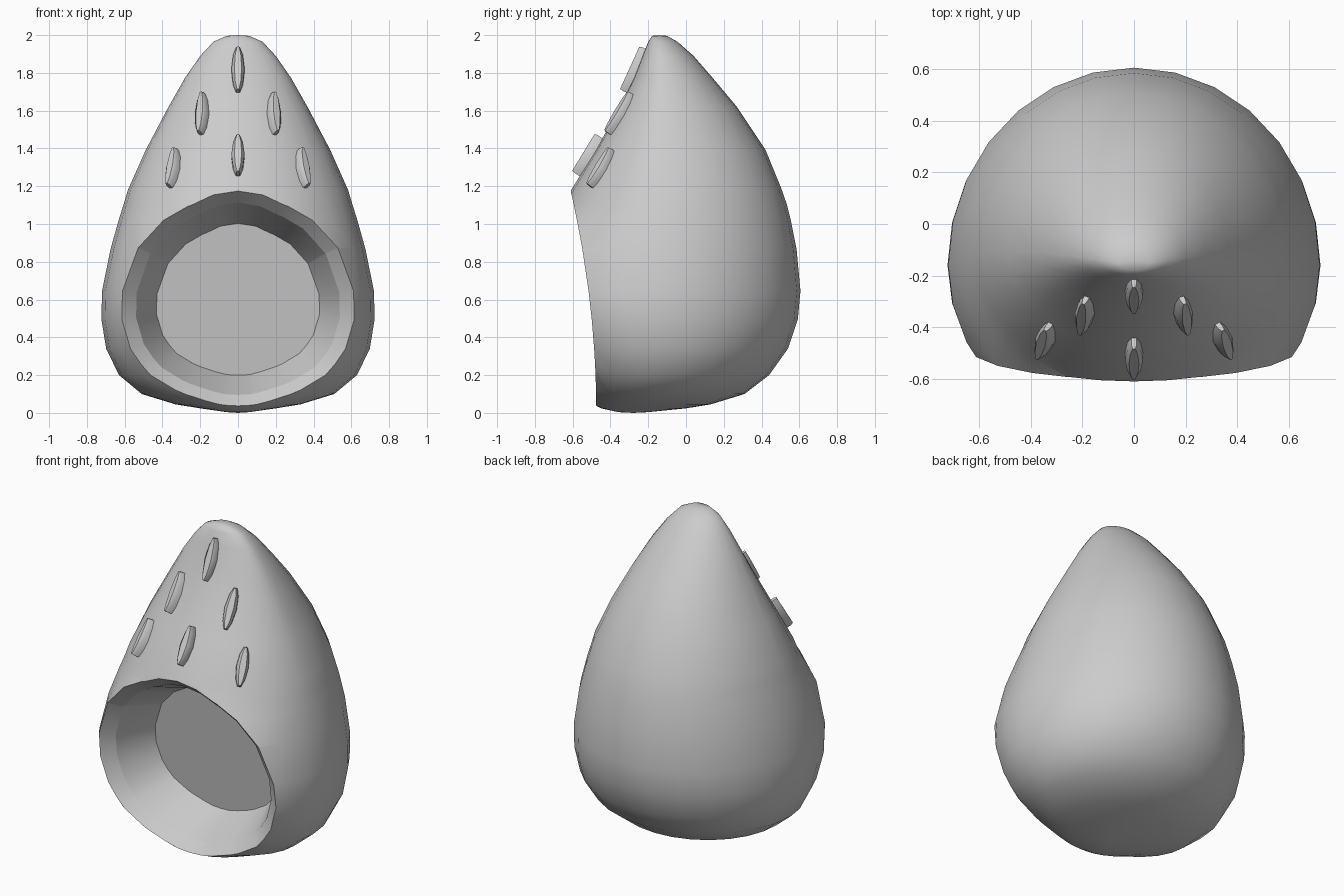
import bpy, bmesh, math
from mathutils import Vector, Matrix

if "Cube" in bpy.data.objects:
    bpy.data.objects.remove(bpy.data.objects["Cube"])

SEGMENTS = 28
BEND = 0.098          # forward curve of the opening with height
MOUTH_Z = 0.59

grey = bpy.data.materials.new("light_grey")
grey.diffuse_color = (0.6, 0.6, 0.6, 1)
grey.use_nodes = True
grey.node_tree.nodes["Principled BSDF"].inputs["Base Color"].default_value = grey.diffuse_color


def finish(bm, name):
    mesh = bpy.data.meshes.new(name)
    bm.normal_update()
    bm.to_mesh(mesh)
    bm.free()
    mesh.materials.append(grey)
    obj = bpy.data.objects.new(name, mesh)
    bpy.context.collection.objects.link(obj)
    return obj


# Shell rings: height, half width, front y, widest y, back y
rings = [
    (0.004, 0.06, -0.36, -0.28, -0.20), (0.024, 0.20, -0.45, -0.22, 0.00),
    (0.045, 0.33, -0.49, -0.20, 0.13), (0.10, 0.51, -0.54, -0.17, 0.31),
    (0.20, 0.63, -0.64, -0.15, 0.44), (0.34, 0.698, -0.74, -0.15, 0.54),
    (0.495, 0.723, -0.82, -0.16, 0.592), (0.645, 0.72, -0.85, -0.16, 0.606),
    (0.87, 0.674, -0.81, -0.13, 0.585), (1.02, 0.632, -0.705, -0.12, 0.555),
    (1.10, 0.607, -0.64, -0.12, 0.535), (1.18, 0.583, -0.608, -0.11, 0.508),
    (1.395, 0.487, -0.475, -0.11, 0.42), (1.62, 0.368, -0.35, -0.11, 0.27),
    (1.775, 0.28, -0.275, -0.12, 0.14), (1.89, 0.20, -0.23, -0.13, 0.04),
    (1.965, 0.13, -0.20, -0.14, -0.045), (1.996, 0.06, -0.18, -0.15, -0.10),
]
bm = bmesh.new()
loops = []
for z, w, front, mid, back in rings:
    loop = []
    for i in range(SEGMENTS):
        a = 2 * math.pi * i / SEGMENTS
        s = math.sin(a)
        y = mid + s * ((back - mid) if s > 0 else (mid - front))
        loop.append(bm.verts.new((w * math.cos(a), y, z)))
    loops.append(loop)
for low, high in zip(loops, loops[1:]):
    for i in range(SEGMENTS):
        j = (i + 1) % SEGMENTS
        bm.faces.new((low[i], low[j], high[j], high[i]))
# Closed tip and base
for loop, z, flip in ((loops[0], 0.0, True), (loops[-1], 2.0, False)):
    pole = bm.verts.new((0, sum(v.co.y for v in loop) / SEGMENTS, z))
    for i in range(SEGMENTS):
        a, b = loop[i], loop[(i + 1) % SEGMENTS]
        bm.faces.new((b, a, pole) if flip else (a, b, pole))

# Slice the front away along a gently curved surface
for v in bm.verts:
    v.co.y += BEND * v.co.z ** 2
bmesh.ops.bisect_plane(bm, geom=bm.verts[:] + bm.edges[:] + bm.faces[:],
                       plane_co=(0, -0.475, 0), plane_no=(0, -1, 0),
                       clear_outer=True, dist=0.003)
for v in bm.verts:
    v.co.y -= BEND * v.co.z ** 2
for f in bm.faces:
    f.smooth = True


# Bevelled rim, tapered hollow and flat back wall
def step_in(edges, sx, sz, place):
    for e in edges:
        e.smooth = False
    geom = bmesh.ops.extrude_edge_only(bm, edges=edges)["geom"]
    for v in [g for g in geom if isinstance(g, bmesh.types.BMVert)]:
        z = MOUTH_Z + (v.co.z - MOUTH_Z) * sz
        v.co = (v.co.x * sx, place(z), z)
    for f in [g for g in geom if isinstance(g, bmesh.types.BMFace)]:
        f.smooth = True
    return [g for g in geom if isinstance(g, bmesh.types.BMEdge) and g.is_boundary]


edge = [e for e in bm.edges if e.is_boundary]
edge = step_in(edge, 0.877, 0.895, lambda z: -0.415 - BEND * z * z)
edge = step_in(edge, 0.80, 0.79, lambda z: -0.21 - 0.115 * (z - MOUTH_Z))
for e in edge:
    e.smooth = False
bmesh.ops.contextual_create(bm, geom=edge)
bmesh.ops.recalc_face_normals(bm, faces=bm.faces[:])
finish(bm, "shell")


# Raised seeds: leaf outline with a narrower rounded crest
def seed(name, bottom, top, outward):
    bottom, top = Vector(bottom), Vector(top)
    along = (top - bottom).normalized()
    side = along.cross(Vector(outward)).normalized()
    out = side.cross(along)
    half = (top - bottom).length / 2
    frame = Matrix((side, along, out)).transposed()
    outline = [(0.010, -1), (0.026, -0.65), (0.035, 0), (0.026, 0.65), (0.010, 1)]
    outline += [(-x, t) for x, t in reversed(outline)]
    bm = bmesh.new()
    layers = [[bm.verts.new((bottom + top) / 2 + frame @ Vector((x * k, t * half * m, h)))
               for x, t in outline]
              for h, k, m in ((-0.045, 1, 1), (0.0, 1, 1), (0.017, 0.55, 0.97))]
    n = len(outline)
    for a, b in zip(layers, layers[1:]):
        for i in range(n):
            bm.faces.new((a[i], a[(i + 1) % n], b[(i + 1) % n], b[i]))
    bm.faces.new(layers[0])
    bm.faces.new(layers[-1])
    bmesh.ops.recalc_face_normals(bm, faces=bm.faces[:])
    for f in bm.faces:
        f.smooth = True
    obj = finish(bm, name)
    bpy.ops.object.select_all(action='DESELECT')
    obj.select_set(True)
    bpy.context.view_layer.objects.active = obj
    bpy.ops.object.shade_smooth_by_angle(angle=math.radians(50))


seed("top_seed", (0, -0.335, 1.705), (0, -0.23, 1.935), (0, -1, 0.45))
seed("centre_seed", (0, -0.59, 1.27), (0, -0.468, 1.47), (0, -1, 0.6))
for s, label in ((1, "right"), (-1, "left")):
    seed("upper_seed_" + label, (0.205 * s, -0.42, 1.485), (0.19 * s, -0.295, 1.695),
         (0.55 * s, -1, 0.5))
    seed("lower_seed_" + label, (0.37 * s, -0.515, 1.205), (0.335 * s, -0.40, 1.40),
         (0.8 * s, -1, 0.5))
